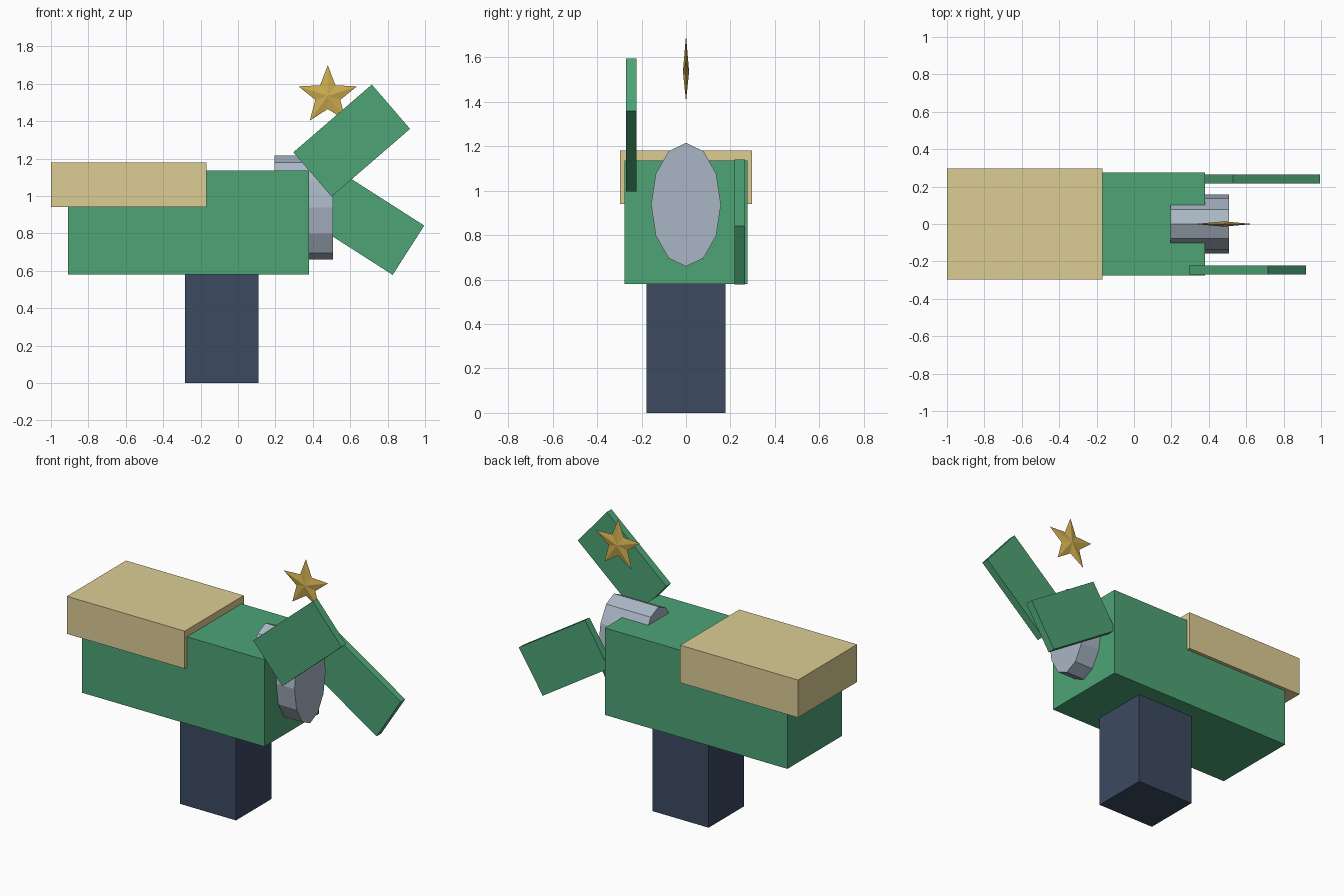
import bpy, bmesh, math
from mathutils import Matrix

if "Cube" in bpy.data.objects:
    bpy.data.objects.remove(bpy.data.objects["Cube"])


def material(name, rgb):
    m = bpy.data.materials.new(name)
    m.diffuse_color = (*rgb, 1)
    m.use_nodes = True
    m.node_tree.nodes["Principled BSDF"].inputs["Base Color"].default_value = m.diffuse_color
    return m


GREEN = material("green", (0.075, 0.37, 0.18))
TAN = material("tan", (0.72, 0.61, 0.30))
NAVY = material("navy", (0.045, 0.068, 0.117))
STEEL = material("steel", (0.40, 0.47, 0.56))
GOLD = material("gold", (0.62, 0.42, 0.08))


def finish(name, bm, mat):
    bmesh.ops.recalc_face_normals(bm, faces=bm.faces)
    me = bpy.data.meshes.new(name)
    bm.to_mesh(me)
    bm.free()
    me.materials.append(mat)
    ob = bpy.data.objects.new(name, me)
    bpy.context.collection.objects.link(ob)
    return ob


def box(name, center, size, mat, tilt=0):
    """Box with its length along x, tilted upwards in the xz plane."""
    bm = bmesh.new()
    bmesh.ops.create_cube(bm, size=1, matrix=Matrix.Diagonal((*size, 1)))
    ob = finish(name, bm, mat)
    ob.location = center
    ob.rotation_euler.y = -math.radians(tilt)
    return ob


# Post, main body and rear slab
box("post", (-0.087, 0, 0.29), (0.395, 0.356, 0.58), NAVY)
box("body", (-0.265, 0, 0.858), (1.29, 0.553, 0.555), GREEN)
box("rear_slab", (-0.584, 0, 1.06), (0.832, 0.596, 0.24), TAN)

# Two thin flaps at the front end, one raised and one lowered
box("raised_flap", (0.608, -0.246, 1.296), (0.554, 0.047, 0.313), GREEN, 40.8)
box("lowered_flap", (0.678, 0.241, 0.859), (0.554, 0.047, 0.313), GREEN, -32.6)

# Twelve-sided oval drum lying along x
bm = bmesh.new()
bmesh.ops.create_cone(bm, cap_ends=True, segments=12, radius1=1, radius2=1, depth=1)
bmesh.ops.transform(bm, verts=bm.verts, matrix=Matrix.Diagonal(
    (0.315, 0.157, 0.278, 1)) @ Matrix.Rotation(math.pi / 2, 4, 'Y'))
finish("oval_drum", bm, STEEL).location = (0.3515, 0, 0.937)

# Faceted five-pointed star
bm = bmesh.new()
rim = []
for i in range(10):
    r = 0.07 if i % 2 else 0.164
    a = i * math.pi / 5
    rim.append(bm.verts.new((r * math.sin(a), 0, r * math.cos(a))))
for y in (-0.014, 0.014):
    tip = bm.verts.new((0, y, 0))
    for i in range(10):
        bm.faces.new((rim[i], rim[(i + 1) % 10], tip))
finish("star", bm, GOLD).location = (0.48, 0, 1.535)
